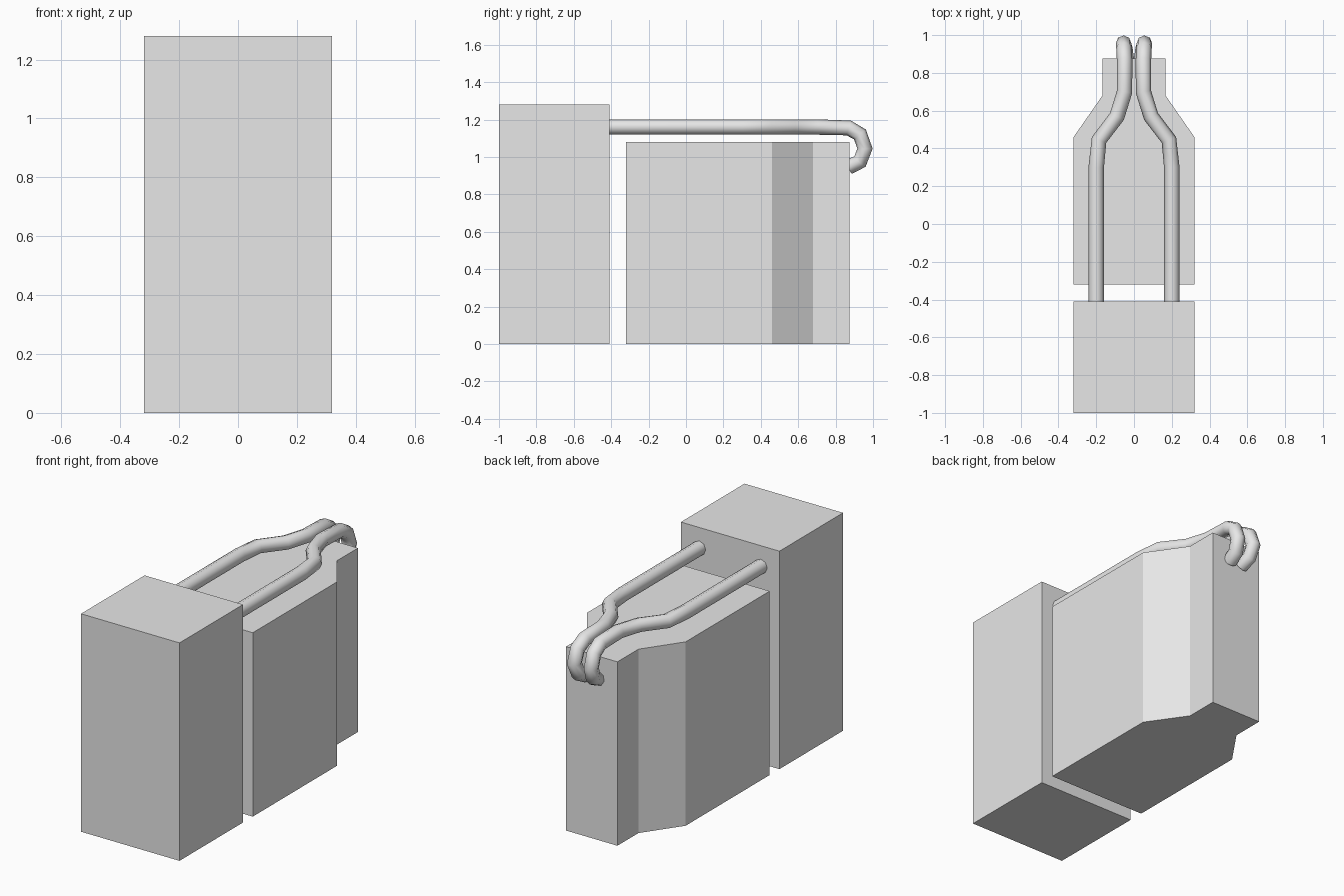
import bpy
import bmesh

cube = bpy.data.objects.get("Cube")
if cube:
    bpy.data.objects.remove(cube, do_unlink=True)

# Single plain grey for every part
grey = bpy.data.materials.new("plain_grey")
grey.use_nodes = True
colour = (0.8, 0.8, 0.8, 1)
grey.diffuse_color = colour
grey.node_tree.nodes["Principled BSDF"].inputs["Base Color"].default_value = colour


def prism(name, half_profile, height):
    """Mirror a half outline of (x, y) points and extrude it upward from the ground."""
    outline = half_profile + [(-x, y) for x, y in reversed(half_profile)]
    bm = bmesh.new()
    base = bm.faces.new([bm.verts.new((x, y, 0)) for x, y in outline])
    top = bmesh.ops.extrude_face_region(bm, geom=[base])["geom"]
    verts = [v for v in top if isinstance(v, bmesh.types.BMVert)]
    bmesh.ops.translate(bm, verts=verts, vec=(0, 0, height))
    bmesh.ops.recalc_face_normals(bm, faces=bm.faces)
    mesh = bpy.data.meshes.new(name)
    bm.to_mesh(mesh)
    bm.free()
    mesh.materials.append(grey)
    obj = bpy.data.objects.new(name, mesh)
    bpy.context.collection.objects.link(obj)


def pipe(name, path, side, radius):
    """Octagonal tube swept along a path, mirrored to the given side."""
    curve = bpy.data.curves.new(name, "CURVE")
    curve.dimensions = "3D"
    curve.bevel_depth = radius
    curve.bevel_resolution = 2
    curve.use_fill_caps = True
    spline = curve.splines.new("POLY")
    spline.points.add(len(path) - 1)
    for point, (x, y, z) in zip(spline.points, path):
        point.co = (side * x, y, z, 1)
    spline.use_smooth = True
    curve.materials.append(grey)
    obj = bpy.data.objects.new(name, curve)
    bpy.context.collection.objects.link(obj)


# Tall front block and the lower body with its narrowed rear
prism("front_block", [(0.32, -1), (0.32, -0.41)], 1.28)
prism("rear_body", [(0.32, -0.32), (0.32, 0.46), (0.167, 0.68), (0.167, 0.875)], 1.08)

# Twin pipes that converge above the body and hook down behind it
pipe_path = [
    (0.2, -0.41, 1.16), (0.2, 0.3, 1.16), (0.185, 0.445, 1.16),
    (0.09, 0.57, 1.16), (0.05, 0.7, 1.16), (0.05, 0.87, 1.155),
    (0.053, 0.93, 1.12), (0.055, 0.957, 1.045), (0.048, 0.93, 0.975),
    (0.04, 0.87, 0.947),
]
for name, side in (("left_pipe", 1), ("right_pipe", -1)):
    pipe(name, pipe_path, side, 0.041)
